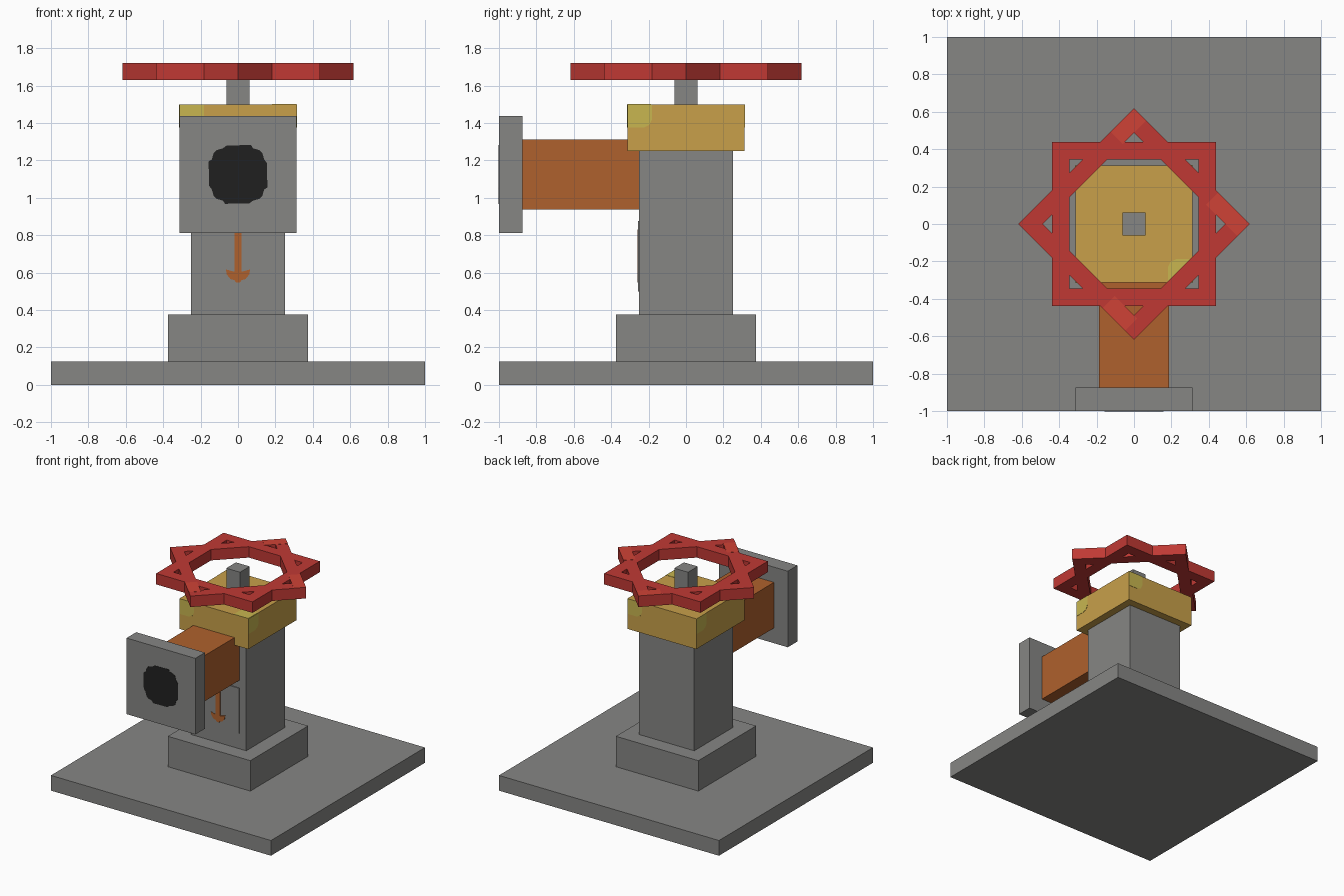
import bpy, bmesh, math
from mathutils import Matrix

cube = bpy.data.objects.get("Cube")
if cube:
    bpy.data.objects.remove(cube, do_unlink=True)


def material(name, rgb):
    lin = [((c / 255 + 0.055) / 1.055) ** 2.4 for c in rgb] + [1]
    m = bpy.data.materials.new(name)
    m.use_nodes = True
    m.diffuse_color = lin
    bsdf = next(n for n in m.node_tree.nodes if n.type == 'BSDF_PRINCIPLED')
    bsdf.inputs["Base Color"].default_value = lin
    bsdf.inputs["Roughness"].default_value = 0.8
    return m


GRAY = material("steel gray", (134, 134, 132))
ORANGE = material("rust orange", (175, 97, 45))
GOLD = material("brass gold", (200, 160, 74))
OLIVE = material("pale brass", (200, 182, 80))
RED = material("wheel red", (192, 57, 52))
LIGHT_RED = material("light red", (207, 66, 54))
BLACK = material("black", (32, 32, 32))


def finish(name, bm, mat, matrix=Matrix()):
    bmesh.ops.recalc_face_normals(bm, faces=bm.faces)
    mesh = bpy.data.meshes.new(name)
    bm.to_mesh(mesh)
    bm.free()
    mesh.materials.append(mat)
    ob = bpy.data.objects.new(name, mesh)
    ob.matrix_world = matrix
    bpy.context.collection.objects.link(ob)
    return ob


def box(name, x, y0, y1, z0, z1, mat):
    """Box of half width x, between two depths and two heights."""
    bm = bmesh.new()
    size = Matrix.Diagonal((2 * x, y1 - y0, z1 - z0, 1))
    bmesh.ops.create_cube(bm, size=1, matrix=size)
    at = Matrix.Translation((0, (y0 + y1) / 2, (z0 + z1) / 2))
    return finish(name, bm, mat, at)


def plate(name, pts, mat, matrix, depth=0.003):
    """Flat outline in local XY, raised along local Z."""
    bm = bmesh.new()
    face = bm.faces.new([bm.verts.new((x, y, 0)) for x, y in pts])
    ext = bmesh.ops.extrude_face_region(bm, geom=[face])["geom"]
    top = [v for v in ext if isinstance(v, bmesh.types.BMVert)]
    bmesh.ops.translate(bm, verts=top, vec=(0, 0, depth))
    return finish(name, bm, mat, matrix)


def turn(deg, axis='Z'):
    return Matrix.Rotation(math.radians(deg), 4, axis)


def move(x, y, z):
    return Matrix.Translation((x, y, z))


UPRIGHT = turn(90, 'X')  # local outline faces the front

# Body blocks
box("base_slab", 1, -1, 1, 0, 0.125, GRAY)
box("pedestal", 0.375, -0.375, 0.375, 0.125, 0.375, GRAY)
box("column", 0.25, -0.25, 0.25, 0.375, 1.25, GRAY)
box("cap", 0.3125, -0.3125, 0.3125, 1.25, 1.5, GOLD)
box("stem", 0.0625, -0.0625, 0.0625, 1.5, 1.72, GRAY)
box("spout", 0.1875, -0.875, -0.25, 0.9375, 1.3125, ORANGE)
box("flange", 0.3125, -1, -0.875, 0.8125, 1.4375, GRAY)
box("sign_plate", 0.1875, -0.2578, -0.25, 0.5, 0.875, GRAY)

# Spout opening: a stepped disc
quarter = [(0.155, 0.06), (0.14, 0.08), (0.13, 0.115),
           (0.115, 0.13), (0.08, 0.14), (0.07, 0.157)]
hole = []
for k in range(4):
    c, s = (1, 0, -1, 0)[k], (0, 1, 0, -1)[k]
    hole += [(x * c - y * s, x * s + y * c) for x, y in quarter]
plate("spout_opening", hole, BLACK, move(0, -0.999, 1.125) @ UPRIGHT)

# Downward arrow on the sign
half = [(0.02, 0.83), (0.02, 0.605), (0.065, 0.617), (0.06, 0.59),
        (0.04, 0.565), (0.02, 0.56), (0.01, 0.548)]
arrow = [(-x, z) for x, z in half] + half[::-1]
plate("sign_arrow", arrow, ORANGE, move(0, -0.2575, 0) @ UPRIGHT)

# Pale rounded patch in a corner of each cap face
patch = [(0, 0), (0, -0.125), (0.085, -0.125), (0.117, -0.11),
         (0.132, -0.08), (0.132, 0)]
for k in range(4):
    plate(f"cap_side_patch_{k + 1}", patch, OLIVE,
          turn(90 * k) @ move(-0.3125, -0.312, 1.5) @ UPRIGHT)
plate("cap_top_patch", patch, OLIVE, move(0.3125, -0.3125, 1.4995) @ turn(180))

# Handwheel: two square frames, one turned by 45 degrees
OUT, INN, Z0, Z1 = 0.4375, 0.345, 1.63, 1.72
CORNERS = [(1, 1), (-1, 1), (-1, -1), (1, -1)]


def square_frame(name, matrix):
    bm = bmesh.new()
    loops = [[bm.verts.new((r * x, r * y, z)) for x, y in CORNERS]
             for r, z in ((OUT, Z0), (OUT, Z1), (INN, Z1), (INN, Z0))]
    for j in range(4):
        a, b = loops[j], loops[(j + 1) % 4]
        for k in range(4):
            n = (k + 1) % 4
            bm.faces.new((a[k], a[n], b[n], b[k]))
    return finish(name, bm, RED, matrix)


square_frame("wheel_frame_straight", Matrix())
square_frame("wheel_frame_diagonal", turn(45))

# Lighter worn ends on the diagonal bars
for name, angle, x0, x1 in (("right", -45, 0.2, OUT),
                            ("back", 45, 0.26, OUT),
                            ("front", 135, -0.37, -0.2)):
    plate(f"wheel_patch_{name}", [(x0, INN), (x1, INN), (x1, OUT), (x0, OUT)],
          LIGHT_RED, move(0, 0, Z1 - 0.0005) @ turn(angle), 0.002)
